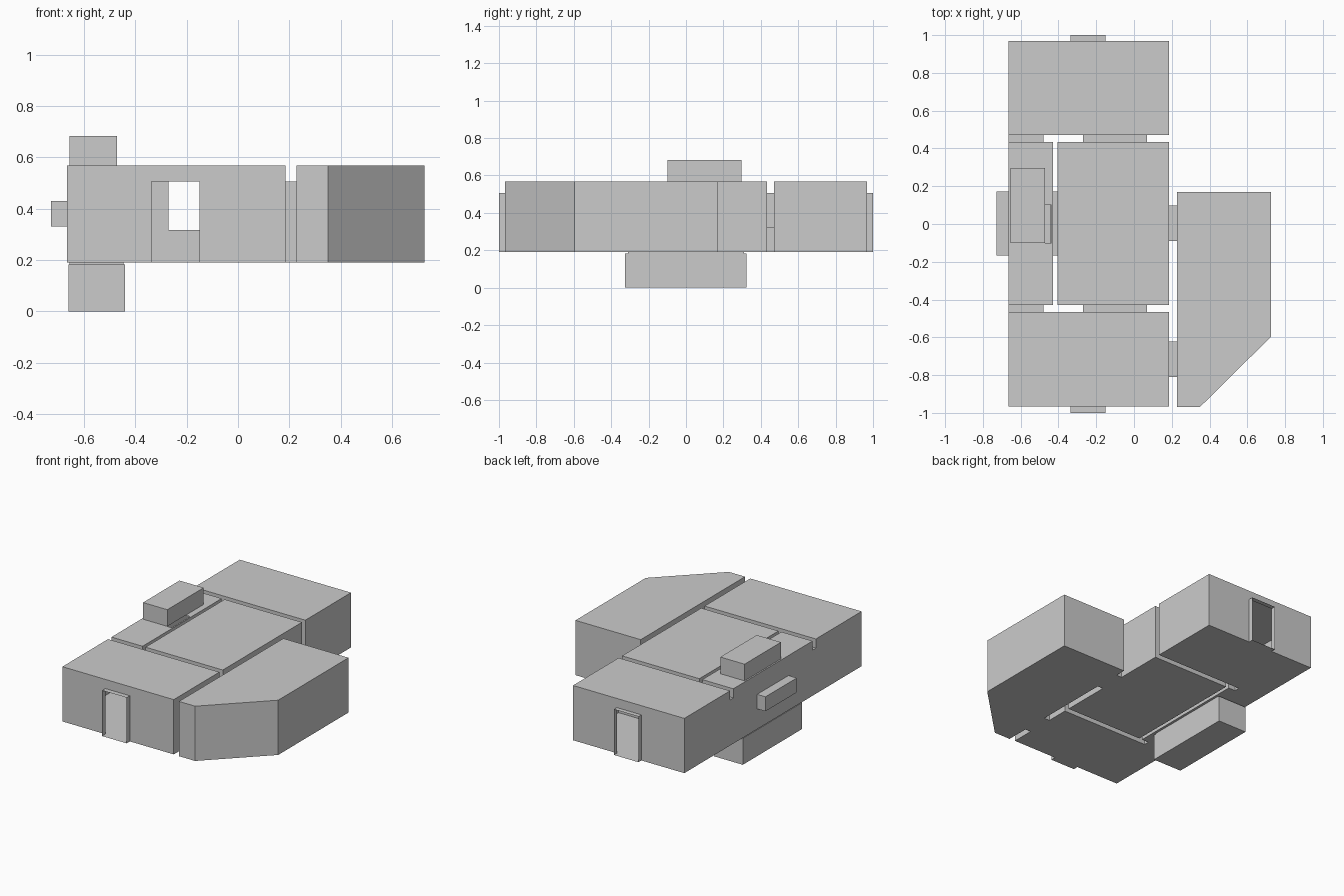
import bpy, bmesh
from mathutils import Vector

if "Cube" in bpy.data.objects:
    bpy.data.objects.remove(bpy.data.objects["Cube"])

FLOOR, CEIL, DOOR, SILL = 0.19, 0.568, 0.505, 0.318

# Hollow rooms: outline in plan, bottom, top
def rect(x0, x1, y0, y1):
    return [(x0, y0), (x1, y0), (x1, y1), (x0, y1)]

ROOMS = {
    "north_room": (rect(-.665, .185, .47, .968), FLOOR, CEIL),
    "south_room": (rect(-.665, .185, -.965, -.467), FLOOR, CEIL),
    "central_room": (rect(-.405, .185, -.43, .433), FLOOR, CEIL),
    "west_corridor": (rect(-.665, -.428, -.43, .433), FLOOR, CEIL),
    "east_room": ([(.227, -.968), (.35, -.968), (.725, -.597), (.725, .17), (.227, .17)],
                  FLOOR, CEIL),
    "roof_box": (rect(-.655, -.47, -.1, .297), CEIL, .683),
    "lower_box": (rect(-.66, -.44, -.325, .323), 0, .182),
}

# Open passages between rooms: axis, x range, y range, z range
LINKS = {
    "north_door": (1, (-.337, -.15), (.968, 1), (FLOOR, DOOR)),
    "south_door": (1, (-.337, -.15), (-1, -.965), (FLOOR, DOOR)),
    "north_window_link": (1, (-.27, .07), (.433, .47), (SILL, DOOR)),
    "south_window_link": (1, (-.27, .07), (-.467, -.43), (SILL, DOOR)),
    "north_corridor_door": (1, (-.665, -.48), (.433, .47), (FLOOR, DOOR)),
    "south_corridor_door": (1, (-.665, -.48), (-.467, -.43), (FLOOR, DOOR)),
    "east_door_a": (0, (.185, .227), (-.09, .097), (FLOOR, DOOR)),
    "east_door_b": (0, (.185, .227), (-.81, -.623), (FLOOR, DOOR)),
    "central_window_link": (0, (-.428, -.405), (-.168, .173), (SILL, DOOR)),
    "west_bay": (0, (-.728, -.665), (-.168, .173), (.33, .43)),
    "lower_shaft": (2, (-.655, -.445), (-.31, .31), (.182, FLOOR)),
    "roof_hatch": (2, (-.655, -.437), (-.1, .1), (CEIL, CEIL)),
}
CAPPED = {"west_bay"}
HOLES_ONLY = {"roof_hatch"}


def prism(outline, z0, z1):
    bm = bmesh.new()
    base = bm.faces.new([bm.verts.new((x, y, z0)) for x, y in outline])
    up = bmesh.ops.extrude_face_region(bm, geom=[base], use_keep_orig=True)["geom"]
    for v in up:
        if isinstance(v, bmesh.types.BMVert):
            v.co.z = z1
    bmesh.ops.recalc_face_normals(bm, faces=bm.faces)
    return bm


def finish(name, bm):
    me = bpy.data.meshes.new(name)
    bm.to_mesh(me)
    bm.free()
    bpy.context.collection.objects.link(bpy.data.objects.new(name, me))


def wall_faces(bm, axis, box):
    # wall faces lying at either end of the passage and overlapping it
    found = []
    for f in bm.faces:
        f.normal_update()
        if abs(f.normal[axis]) < .9:
            continue
        ok = True
        for i in range(3):
            vals = [v.co[i] for v in f.verts]
            e = 1e-4 if i == axis else -1e-4
            ok = ok and min(vals) < box[i][1] + e and max(vals) > box[i][0] - e
        if ok:
            found.append(f)
    return found


def pierce(bm, axis, box):
    for i in (k for k in range(3) if k != axis):
        for value in box[i]:
            faces = wall_faces(bm, axis, box)
            if not faces:
                return
            edges = {e for f in faces for e in f.edges}
            verts = {v for f in faces for v in f.verts}
            co, no = Vector(), Vector()
            co[i], no[i] = value, 1
            bmesh.ops.bisect_plane(bm, geom=list(verts) + list(edges) + faces,
                                   dist=1e-5, plane_co=co, plane_no=no)
    bmesh.ops.delete(bm, geom=wall_faces(bm, axis, box), context='FACES')


# Rooms with their openings
for name, (outline, z0, z1) in ROOMS.items():
    bm = prism(outline, z0, z1)
    for axis, *box in LINKS.values():
        pierce(bm, axis, box)
    finish(name, bm)

# Short passage sleeves, open at their ends
for name, (axis, bx, by, bz) in LINKS.items():
    if name in HOLES_ONLY:
        continue
    bm = prism(rect(*bx, *by), *bz)
    bm.normal_update()
    ends = [f for f in bm.faces if abs(f.normal[axis]) > .9]
    if name in CAPPED:
        ends = [max(ends, key=lambda f: f.calc_center_median()[axis])]
    bmesh.ops.delete(bm, geom=ends, context='FACES')
    finish(name, bm)
